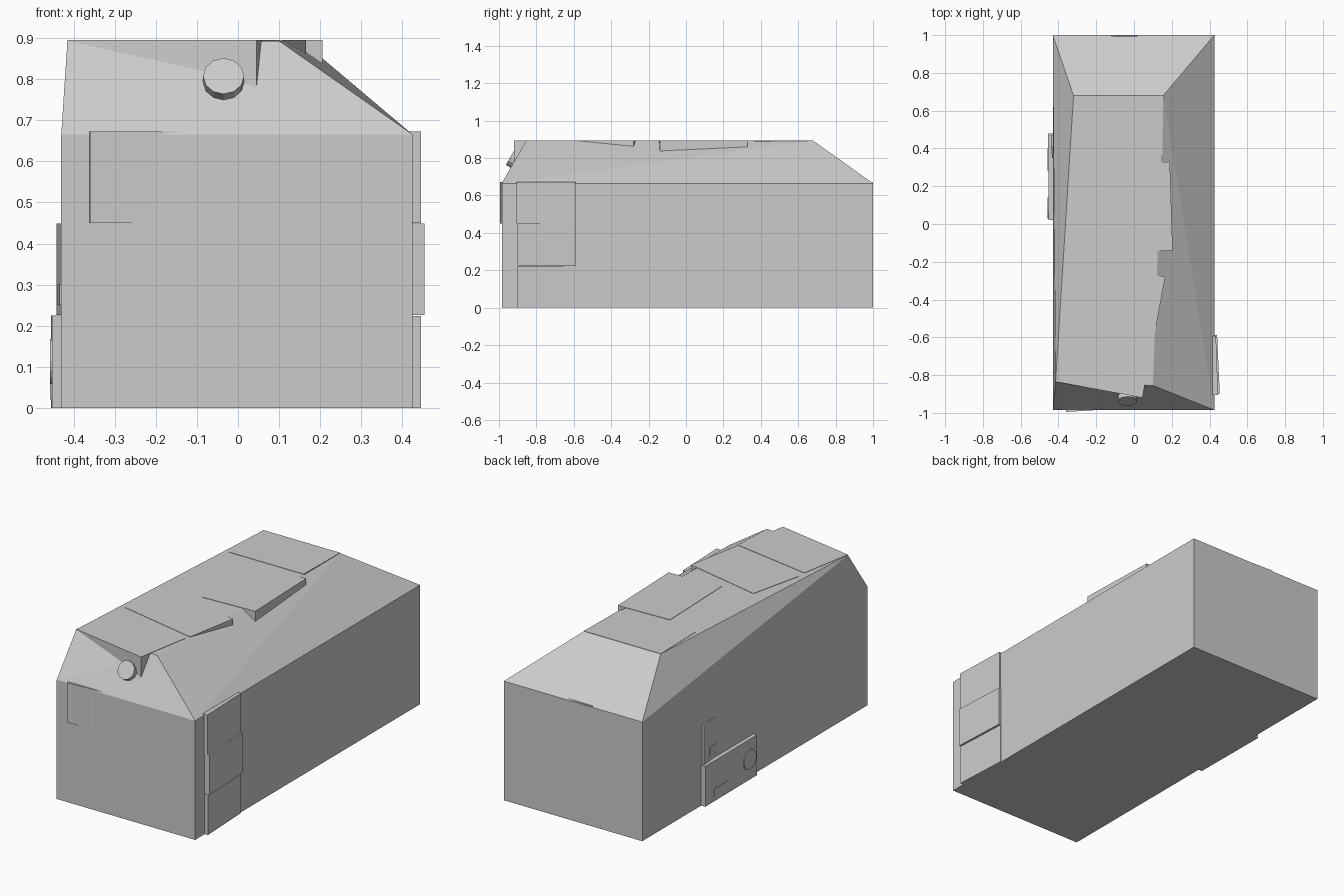
import bpy, bmesh, math
from mathutils import Matrix

if "Cube" in bpy.data.objects:
    bpy.data.objects.remove(bpy.data.objects["Cube"])


def finish(name, bm):
    bmesh.ops.recalc_face_normals(bm, faces=bm.faces)
    me = bpy.data.meshes.new(name)
    bm.to_mesh(me)
    bm.free()
    ob = bpy.data.objects.new(name, me)
    bpy.context.collection.objects.link(ob)
    return ob


def prism(name, pts, z0, z1):
    """Extrude a plan outline between two heights."""
    bm = bmesh.new()
    lo = [bm.verts.new((x, y, z0)) for x, y in pts]
    hi = [bm.verts.new((x, y, z1)) for x, y in pts]
    n = len(pts)
    bm.faces.new(lo)
    bm.faces.new(hi)
    for i in range(n):
        j = (i + 1) % n
        bm.faces.new((lo[i], lo[j], hi[j], hi[i]))
    return finish(name, bm)


def disc(name, matrix, radius, depth, sides):
    bm = bmesh.new()
    bmesh.ops.create_cone(bm, cap_ends=True, segments=sides, radius1=radius,
                          radius2=radius, depth=depth, matrix=matrix)
    return finish(name, bm)


# Cover: box walls with a twisted hip top
EAVE, TOP = 0.665, 0.895
bm = bmesh.new()
plan = [(-0.43, -0.985), (0.425, -0.985), (0.425, 1), (-0.43, 1)]
crown = [(-0.415, -0.835), (0.10, -0.855), (0.155, 0.68), (-0.32, 0.68)]
g = [bm.verts.new((x, y, 0)) for x, y in plan]
e = [bm.verts.new((x, y, EAVE)) for x, y in plan]
c = [bm.verts.new((x, y, TOP - 0.002)) for x, y in crown]
bm.faces.new(g)
bm.faces.new(c)
for i in range(4):
    j = (i + 1) % 4
    bm.faces.new((g[i], g[j], e[j], e[i]))
    bm.faces.new((e[i], e[j], c[j]))
    bm.faces.new((e[i], c[j], c[i]))
finish("cover", bm)

# Top tier of crates, poking through the cover
tops = {
    "top_crate_front": [(-0.415, -0.835), (0.045, -0.92), (0.10, -0.61), (-0.36, -0.53)],
    "top_crate_second": [(-0.36, -0.48), (0.11, -0.58), (0.165, -0.28), (-0.29, -0.18)],
    "top_crate_third": [(-0.11, -0.155), (0.205, -0.14), (0.19, 0.33), (-0.125, 0.32)],
    "top_crate_rear": [(-0.315, 0.365), (0.15, 0.365), (0.155, 0.68), (-0.32, 0.68)],
}
for name, pts in tops.items():
    prism(name, pts, 0.67, TOP)

# Round boss on the front slope beside the crate corner
disc("front_boss", Matrix.Translation((-0.035, -0.925, 0.80))
     @ Matrix.Rotation(math.radians(60.5), 4, 'X'), 0.05, 0.03, 12)

# Crate stack showing at the right wall
prism("right_crate_low", [(0.445, -0.90), (0.43, -0.59), (-0.03, -0.60), (-0.01, -0.91)], 0, 0.224)
prism("right_crate_mid", [(0.454, -0.90), (0.440, -0.588), (-0.02, -0.61), (-0.005, -0.92)], 0.226, 0.449)
prism("right_crate_high", [(0.445, -0.905), (0.434, -0.592), (-0.03, -0.61), (-0.02, -0.92)], 0.45, 0.672)

# Crate just breaking the front wall
prism("front_crate", [(-0.36, -0.995), (0.10, -0.966), (0.08, -0.66), (-0.38, -0.69)], 0.45, 0.672)

# Crates at the left wall
prism("left_crate_low", [(-0.455, 0.48), (-0.452, 0.02), (-0.14, 0.02), (-0.145, 0.48)], 0, 0.225)
prism("left_crate_mid", [(-0.441, 0.47), (-0.40, 0.01), (-0.09, 0.04), (-0.13, 0.50)], 0.226, 0.449)

# Crate edge at the back wall
prism("back_crate", [(-0.12, 1.0), (0.34, 0.98), (0.32, 0.67), (-0.14, 0.69)], 0.45, 0.67)

# Raised plates and round cap on the left crates
prism("left_low_plate", [(-0.457, 0.28), (-0.457, 0.40), (-0.44, 0.40), (-0.44, 0.28)], 0.02, 0.07)
prism("left_mid_plate", [(-0.434, 0.35), (-0.439, 0.415), (-0.42, 0.415), (-0.42, 0.35)], 0.25, 0.30)
disc("left_round_cap", Matrix.Translation((-0.448, 0.085, 0.113))
     @ Matrix.Rotation(math.radians(90), 4, 'Y'), 0.055, 0.018, 16)
